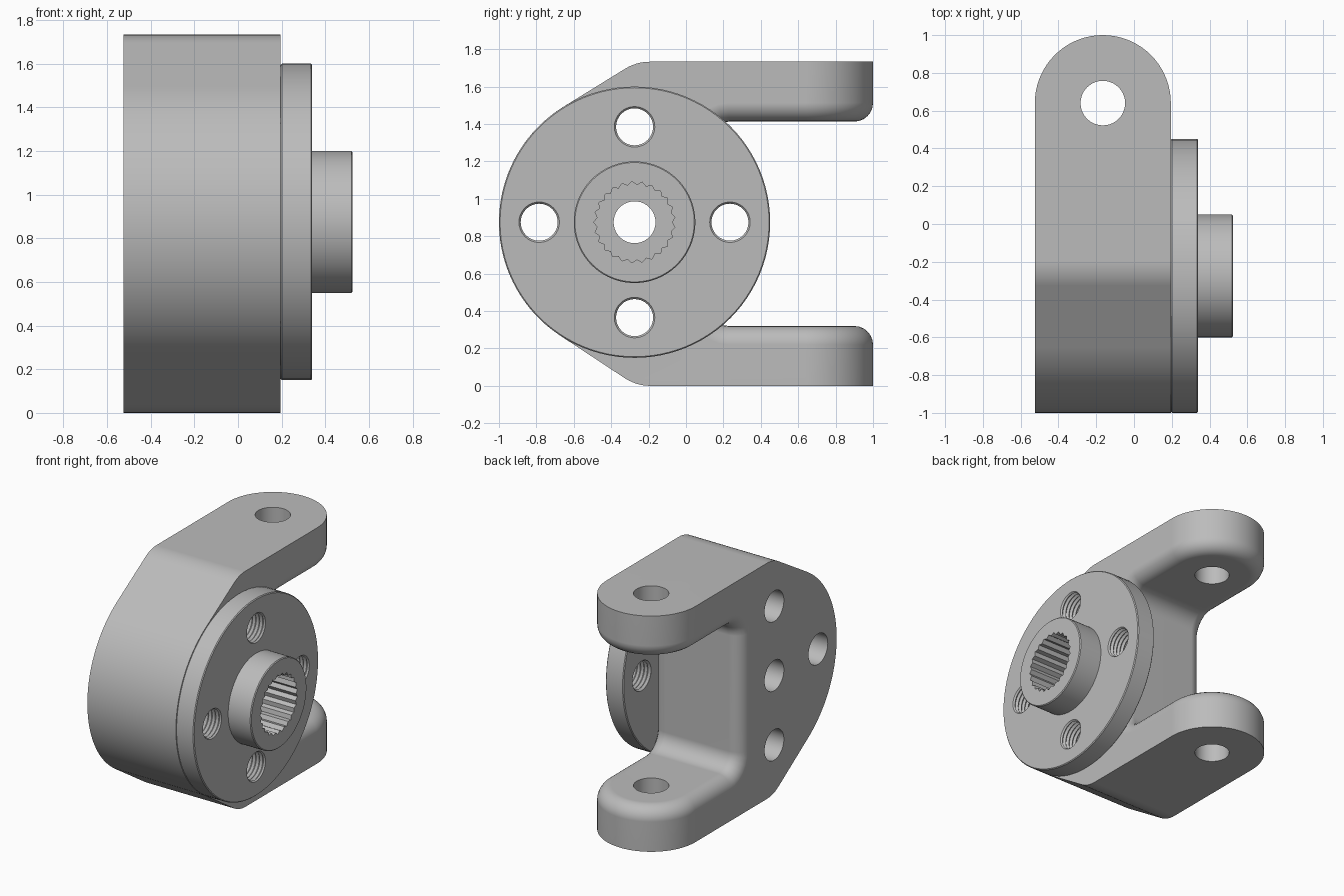
import bpy, bmesh, math
from mathutils import Vector

cube = bpy.data.objects.get("Cube")
if cube:
    bpy.data.objects.remove(cube)

AXIS = Vector((-0.275, 0.875))           # shaft axis in (y, z)
X0, X1 = -0.525, 0.195                   # bracket width
ARM_X, ARM_Y, ARM_R = -0.165, 0.64, 0.36
TOP, SLOT_LOW, SLOT_HIGH, WALL = 1.733, 0.32, 1.413, 0.11
DISC_R, HOLE_R, BOLT_R = 0.725, 0.112, 0.51

metal = bpy.data.materials.new("plain_grey_metal")
metal.use_nodes = True
metal.diffuse_color = (0.5, 0.5, 0.5, 1)
metal.node_tree.nodes["Principled BSDF"].inputs["Base Color"].default_value = (0.5, 0.5, 0.5, 1)


def make_object(name, bm):
    bmesh.ops.recalc_face_normals(bm, faces=bm.faces)
    mesh = bpy.data.meshes.new(name)
    bm.to_mesh(mesh)
    bm.free()
    mesh.materials.append(metal)
    obj = bpy.data.objects.new(name, mesh)
    bpy.context.collection.objects.link(obj)
    return obj


def loft(name, rings):
    """Skin a list of equal closed rings and cap both ends."""
    bm = bmesh.new()
    loops = [[bm.verts.new(p) for p in ring] for ring in rings]
    n = len(loops[0])
    for a, b in zip(loops, loops[1:]):
        for i in range(n):
            j = (i + 1) % n
            bm.faces.new((a[i], a[j], b[j], b[i]))
    bm.faces.new(loops[0])
    bm.faces.new(loops[-1])
    return make_object(name, bm)


def arc(cx, cy, r, start, end, n):
    return [Vector((cx + r * math.cos(math.radians(start + (end - start) * i / n)),
                    cy + r * math.sin(math.radians(start + (end - start) * i / n))))
            for i in range(n + 1)]


def lathe_x(name, profile, centre, n):
    """Turn (x, radius) pairs about an axis parallel to x."""
    return loft(name, [[(x, p.x, p.y) for p in arc(centre.x, centre.y, r, 0, 360, n)[:-1]]
                       for x, r in profile])


def fillet(prev, corner, nxt, r, n=6):
    """Points of a rounded corner."""
    a, b = (prev - corner).normalized(), (nxt - corner).normalized()
    half = a.angle(b) / 2
    centre = corner + (a + b).normalized() * (r / math.sin(half))
    p = corner + a * (r / math.tan(half)) - centre
    q = corner + b * (r / math.tan(half)) - centre
    sweep = math.pi - 2 * half
    return [centre + (p * math.sin((1 - i / n) * sweep) + q * math.sin(i / n * sweep)) / math.sin(sweep)
            for i in range(n + 1)]


def boolean(obj, other, operation):
    mod = obj.modifiers.new("cut", "BOOLEAN")
    mod.operation, mod.solver, mod.object = operation, "EXACT", other
    bpy.context.view_layer.objects.active = obj
    bpy.ops.object.modifier_apply(modifier=mod.name)
    bpy.data.objects.remove(other)


def finish(obj):
    bpy.ops.object.select_all(action="DESELECT")
    obj.select_set(True)
    bpy.context.view_layer.objects.active = obj
    bpy.ops.object.shade_smooth_by_angle(angle=math.radians(28))
    obj.modifiers.new("clean_shading", "WEIGHTED_NORMAL").keep_sharp = True


# Bracket side profile: round nose, two sloping flanks and two arms
far = 1.2
low, high = Vector((-0.265, 0)), Vector((-0.265, TOP))


def tangent_angle(p, side):
    d = p - AXIS
    return math.degrees(math.atan2(d.y, d.x) + side * math.acos(DISC_R / d.length))


nose = arc(AXIS.x, AXIS.y, DISC_R, tangent_angle(high, 1), tangent_angle(low, -1) + 360, 40)
tip = [Vector((far, z)) for z in (0, SLOT_LOW, SLOT_HIGH, TOP)]
wall_low, wall_high = Vector((WALL, SLOT_LOW)), Vector((WALL, SLOT_HIGH))
profile = ([tip[3]] + fillet(tip[3], high, nose[0], 0.25) + nose
           + fillet(nose[-1], low, tip[0], 0.25) + [tip[0], tip[1]]
           + fillet(tip[1], wall_low, wall_high, 0.12)
           + fillet(wall_low, wall_high, tip[2], 0.12) + [tip[2]])
bracket = loft("bracket", [[(x, p.x, p.y) for p in profile] for x in (X0 - 0.2, X1 + 0.2)])

# Plan outline with round arm ends
outline = arc(ARM_X, ARM_Y, ARM_R, 0, 180, 36) + [Vector((X0, -1.3)), Vector((X1, -1.3))]
plan = loft("plan_outline", [[(p.x, p.y, z) for p in outline] for z in (-0.3, 2)])
boolean(bracket, plan, "INTERSECT")

# Round the rim of the slot between the arms
bm = bmesh.new()
bm.from_mesh(bracket.data)
bmesh.ops.remove_doubles(bm, verts=bm.verts, dist=0.0005)
bmesh.ops.dissolve_limit(bm, angle_limit=0.01, verts=bm.verts, edges=bm.edges)
bm.normal_update()


def in_slot(face):
    c = face.calc_center_median()
    return abs(face.normal.x) < 0.02 and SLOT_LOW - 0.02 < c.z < SLOT_HIGH + 0.02 and c.y > 0


rim = [e for e in bm.edges if sum(in_slot(f) for f in e.link_faces) == 1]
bmesh.ops.bevel(bm, geom=rim, offset=0.1, offset_type="OFFSET", segments=6,
                profile=0.5, affect="EDGES", clamp_overlap=False)
bm.to_mesh(bracket.data)
bm.free()

# Holes through both arms
pin = arc(ARM_X, ARM_Y, 0.118, 0, 360, 40)[:-1]
boolean(bracket, loft("pin_cutter", [[(p.x, p.y, z) for p in pin] for z in (-0.2, 2)]), "DIFFERENCE")

# Shaft bore and bolt holes through the bracket
bolts = [AXIS + p for p in arc(0, 0, BOLT_R, 0, 270, 3)]
for centre in [AXIS] + bolts[1:]:
    boolean(bracket, lathe_x("bore_cutter", [(-0.7, HOLE_R), (0.4, HOLE_R)], centre, 40), "DIFFERENCE")
finish(bracket)

# Round flange with raised hub
edge = 0.006
flange = lathe_x("flange_and_hub", [
    (X1, DISC_R - edge), (X1 + edge, DISC_R), (0.34 - edge, DISC_R), (0.34, DISC_R - edge),
    (0.34, 0.325), (0.525 - edge, 0.325), (0.525, 0.325 - edge)], AXIS, 96)

# Toothed socket in the hub
teeth = 25
socket = [AXIS + p * (1 if i % 2 else 0.915)
          for i, p in enumerate(arc(0, 0, 0.218, 0, 360, teeth * 2)[:-1])]
boolean(flange, loft("socket_cutter", [[(x, p.x, p.y) for p in socket] for x in (0.1, 0.6)]), "DIFFERENCE")

# Threaded bolt holes in the flange
thread = [(0.17 + 0.0145 * i, 0.099 if i % 2 else HOLE_R) for i in range(14)]
for centre in bolts:
    boolean(flange, lathe_x("thread_cutter", thread, centre, 32), "DIFFERENCE")
finish(flange)
